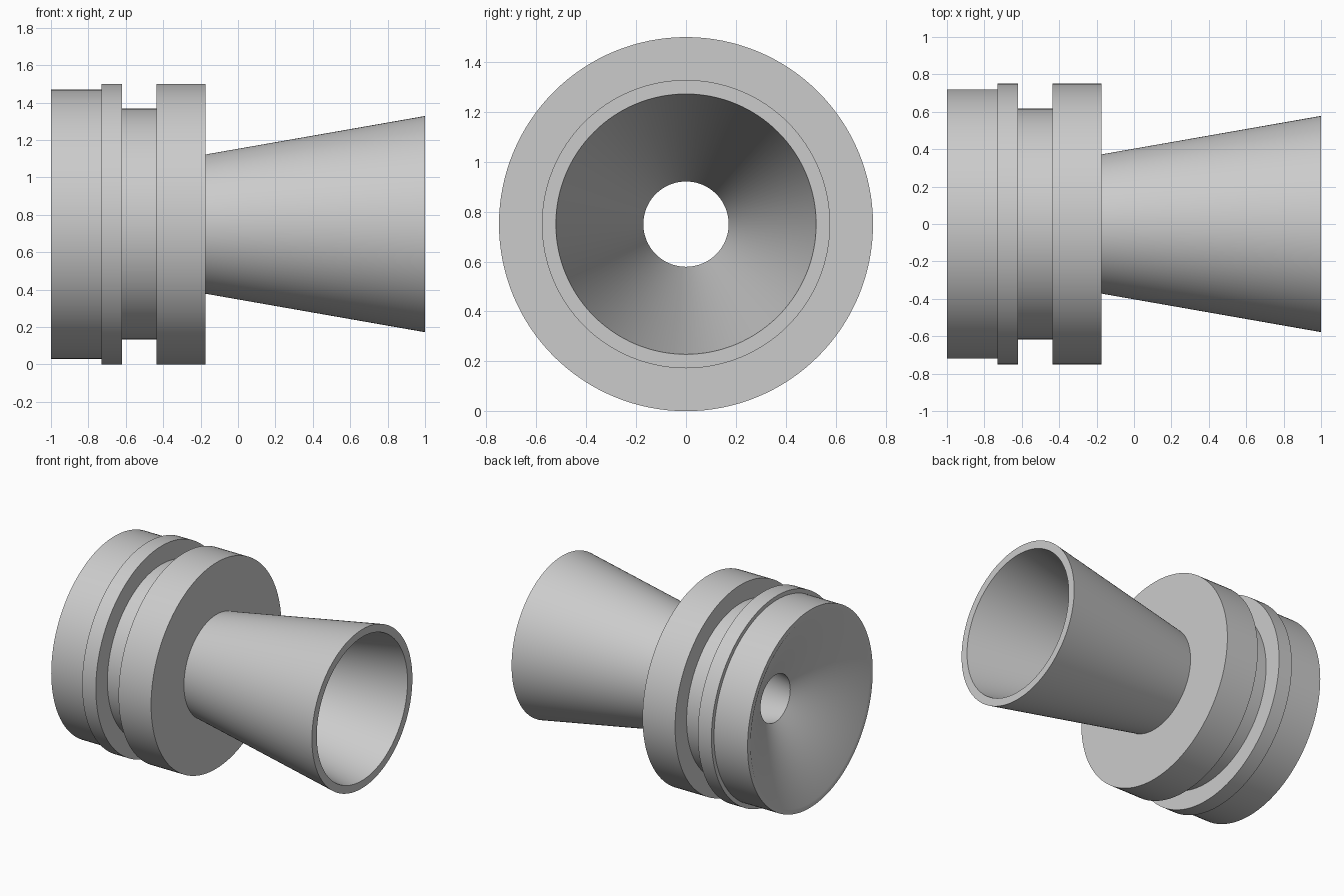
import bpy
import bmesh
from math import radians, tau
from mathutils import Vector

cube = bpy.data.objects.get("Cube")
if cube:
    bpy.data.objects.remove(cube, do_unlink=True)

AXIS_HEIGHT = 0.75
SEGMENTS = 128

# Plain grey material
grey = bpy.data.materials.new("plain_grey")
grey.use_nodes = True
colour = (0.6, 0.6, 0.6, 1)
grey.diffuse_color = colour
grey.node_tree.nodes["Principled BSDF"].inputs["Base Color"].default_value = colour


def turned_part(name, profile):
    """Revolve a closed (x, radius) profile about the horizontal axis."""
    bm = bmesh.new()
    verts = [bm.verts.new((x, 0, r)) for x, r in profile]
    edges = [bm.edges.new((v, verts[i - 1])) for i, v in enumerate(verts)]
    bmesh.ops.spin(bm, geom=verts + edges, cent=(0, 0, 0), axis=(1, 0, 0),
                   angle=tau, steps=SEGMENTS, use_merge=True)
    bmesh.ops.remove_doubles(bm, verts=bm.verts, dist=0.0001)
    bmesh.ops.recalc_face_normals(bm, faces=bm.faces)
    bmesh.ops.translate(bm, verts=bm.verts, vec=Vector((0, 0, AXIS_HEIGHT)))
    mesh = bpy.data.meshes.new(name)
    bm.to_mesh(mesh)
    bm.free()
    mesh.materials.append(grey)
    obj = bpy.data.objects.new(name, mesh)
    bpy.context.collection.objects.link(obj)
    bpy.ops.object.select_all(action="DESELECT")
    obj.select_set(True)
    bpy.context.view_layer.objects.active = obj
    bpy.ops.object.shade_smooth_by_angle(angle=radians(30))
    return obj


# Outside: stepped collar with groove, then flared horn
outside = [
    (-1, 0.72), (-0.73, 0.72), (-0.73, 0.75), (-0.62, 0.75),
    (-0.62, 0.617), (-0.437, 0.617), (-0.437, 0.75), (-0.175, 0.75),
    (-0.175, 0.372), (1, 0.578),
]
# Inside: flared bore, narrow throat, wide inlet cone
inside = [(1, 0.522), (-0.72, 0.171), (-1, 0.685)]

turned_part("nozzle_body", outside + inside)
